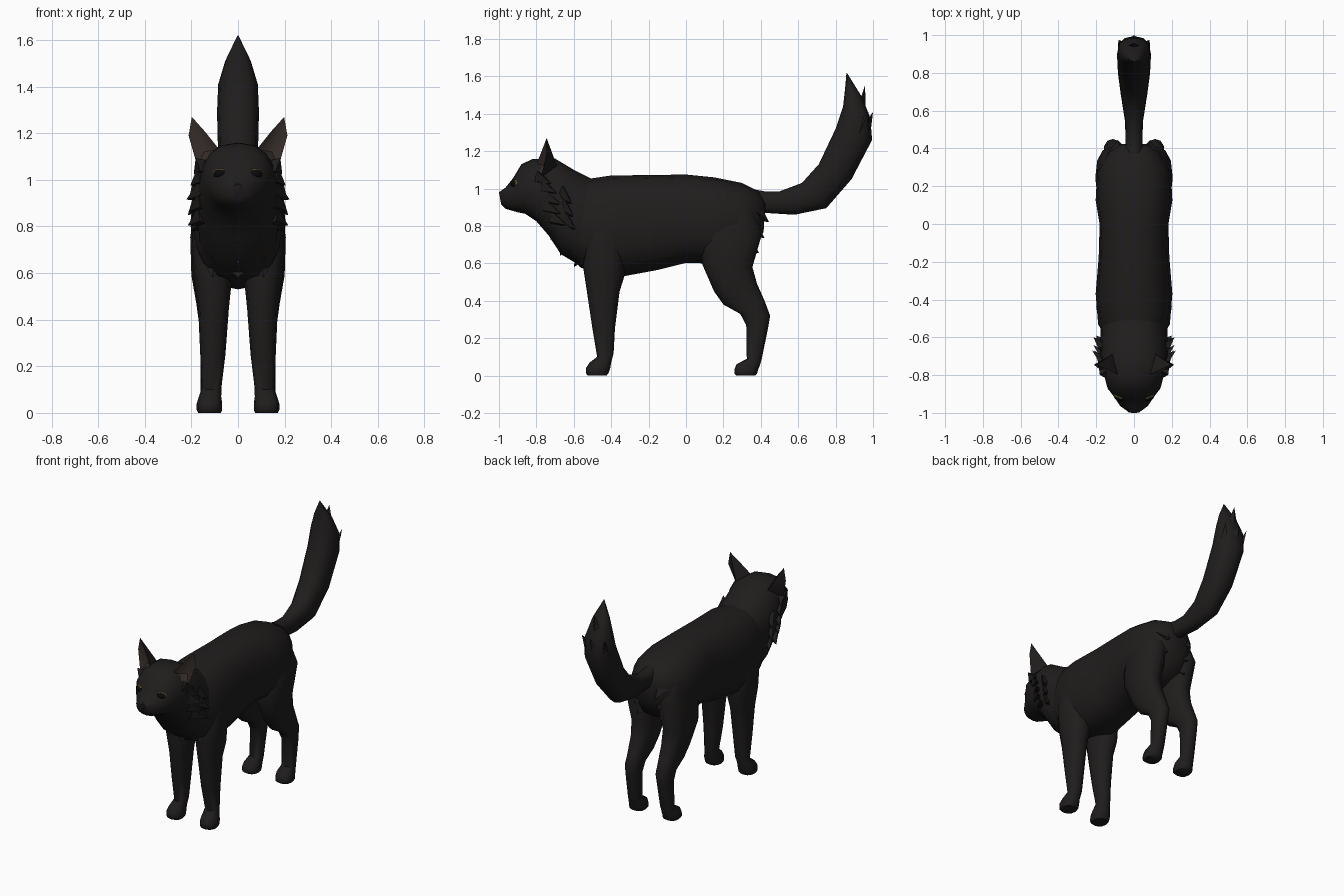
import bpy, bmesh, math
from mathutils import Vector


def material(name, rgb):
    m = bpy.data.materials.new(name)
    m.diffuse_color = (*rgb, 1)
    return m


FUR = material("black_fur", (0.014, 0.0125, 0.012))
EAR = material("ear_inside", (0.035, 0.025, 0.022))
GOLD = material("eye_gold", (0.12, 0.09, 0.03))
BLACK = material("eye_black", (0.003, 0.003, 0.003))


def finish(name, bm, mats, mirror=False, angle=50):
    bmesh.ops.recalc_face_normals(bm, faces=bm.faces)
    me = bpy.data.meshes.new(name)
    bm.to_mesh(me)
    bm.free()
    ob = bpy.data.objects.new(name, me)
    bpy.context.collection.objects.link(ob)
    for m in mats:
        me.materials.append(m)
    bpy.ops.object.select_all(action='DESELECT')
    ob.select_set(True)
    bpy.context.view_layer.objects.active = ob
    bpy.ops.object.shade_smooth_by_angle(angle=math.radians(angle))
    if mirror:
        ob.modifiers.new("Mirror", 'MIRROR')
    return ob


def loft(name, rings, mirror=False, n=12, p=0.85):
    """Each ring: (ay, az, by, bz, centre x, half width), spanning edge points a and b."""
    bm = bmesh.new()
    sp = lambda v: math.copysign(abs(v) ** p, v) if abs(v) > 1e-6 else 0
    loops = []
    for ay, az, by, bz, cx, w in rings:
        loop = []
        for i in range(n):
            t = 2 * math.pi * i / n
            c, s = sp(math.cos(t)), sp(math.sin(t))
            loop.append(bm.verts.new((cx + w * s, (ay + by) / 2 + c * (ay - by) / 2,
                                      (az + bz) / 2 + c * (az - bz) / 2)))
        loops.append(loop)
    for a, b in zip(loops, loops[1:]):
        for i in range(n):
            j = (i + 1) % n
            bm.faces.new((a[i], a[j], b[j], b[i]))
    bm.faces.new(loops[0])
    bm.faces.new(loops[-1])
    return finish(name, bm, [FUR], mirror)


def tufts(name, items, mirror=True):
    """Pointed fur locks: (base, tip, half width, half thickness, thickness direction)."""
    bm = bmesh.new()
    for base, tip, w, th, out in items:
        base, tip, out = Vector(base), Vector(tip), Vector(out)
        d = (tip - base).normalized()
        side = d.cross(out).normalized()
        out = side.cross(d).normalized()
        ring = [bm.verts.new(base + v) for v in (side * w, out * th, -side * w, -out * th)]
        top = bm.verts.new(tip)
        for i in range(4):
            bm.faces.new((ring[i], ring[(i + 1) % 4], top))
        bm.faces.new(ring)
    return finish(name, bm, [FUR], mirror)


# Torso
loft("body", [
    (-.57, 1.05, -.64, .66, 0, .15),
    (-.50, 1.055, -.56, .575, 0, .19),
    (-.40, 1.07, -.34, .53, 0, .203),
    (-.20, 1.072, -.15, .565, 0, .187),
    (0, 1.075, 0, .603, 0, .182),
    (.15, 1.06, .10, .60, 0, .203),
    (.30, 1.03, .25, .60, 0, .195),
    (.39, .985, .36, .66, 0, .14),
    (.425, .93, .415, .77, 0, .07)], n=16)

# Head and neck
loft("head", [
    (-1.0, .98, -.988, .915, 0, .03),
    (-.965, 1.005, -.965, .892, 0, .072),
    (-.925, 1.055, -.90, .873, 0, .108),
    (-.88, 1.13, -.86, .865, 0, .14),
    (-.82, 1.158, -.80, .825, 0, .156),
    (-.70, 1.16, -.735, .75, 0, .178),
    (-.60, 1.10, -.67, .65, 0, .18),
    (-.50, 1.05, -.57, .59, 0, .175)], n=16)

# Legs with paws
loft("front_leg", [
    (-.52, .88, -.34, .88, .12, .07),
    (-.545, .70, -.33, .70, .12, .08),
    (-.55, .58, -.33, .53, .108, .08),
    (-.53, .45, -.355, .45, .105, .066),
    (-.50, .25, -.38, .25, .108, .054),
    (-.475, .10, -.387, .12, .113, .042),
    (-.515, .07, -.40, .07, .12, .048),
    (-.535, .04, -.405, .04, .123, .054),
    (-.535, .012, -.415, .012, .123, .054),
    (-.525, 0, -.425, 0, .123, .048)], True)

loft("hind_leg", [
    (.14, .90, .36, .90, .10, .08),
    (.08, .74, .41, .77, .115, .09),
    (.085, .60, .355, .58, .115, .085),
    (.15, .45, .38, .49, .112, .067),
    (.20, .38, .42, .40, .112, .056),
    (.29, .33, .45, .32, .113, .05),
    (.322, .27, .44, .26, .115, .046),
    (.325, .09, .405, .09, .118, .042),
    (.27, .06, .395, .055, .12, .05),
    (.258, .03, .385, .03, .122, .054),
    (.258, .01, .38, .01, .122, .054),
    (.27, 0, .37, 0, .122, .048)], True)

# Tail
loft("tail", [
    (.34, 1.0, .36, .87, 0, .05),
    (.42, .985, .42, .87, 0, .045),
    (.50, .985, .58, .86, 0, .047),
    (.62, 1.03, .75, .895, 0, .07),
    (.71, 1.13, .885, 1.05, 0, .085),
    (.80, 1.32, .995, 1.26, 0, .09),
    (.84, 1.44, .985, 1.38, 0, .085),
    (.85, 1.53, .94, 1.49, 0, .055),
    (.858, 1.62, .863, 1.615, 0, .003)])
tufts("tail_tip_fur", [((0, .93, 1.38), (0, .958, 1.555), .06, .03, (0, 1, 0)),
                       ((0, .95, 1.28), (0, 1.0, 1.41), .07, .035, (0, 1, 0))], False)
tufts("tail_side_fur", [((.055, .92, 1.28), (.083, .975, 1.41), .05, .03, (1, 0, 0))])

# Cheek ruff
tufts("cheek_fur", [((.145, y, z), (x, y + .07, z - .035), .05, .035, (0, 1, 0.2))
                    for x, y, z in ((.19, -.79, 1.06), (.205, -.76, 1.01), (.222, -.74, .95),
                                    (.212, -.74, .90), (.215, -.71, .84))])
tufts("neck_fur", [((.15, y, z), (x, y + .05, z - .05), .06, .03, (0, 1, 0))
                   for x, y, z in ((.21, -.66, .97), (.215, -.65, .90), (.20, -.64, .83))])

# Chest bib, centre and sides
tufts("chest_fur", [((0, y + .06, z + .09), (0, y, z), .10, .05, (0, -1, 0))
                    for y, z in ((-.725, .725), (-.675, .64), (-.60, .58))], False)
tufts("chest_side_fur", [((.10, y + .05, z + .09), (.11, y, z), .07, .04, (0, -1, 0))
                         for y, z in ((-.69, .74), (-.63, .66), (-.57, .58))])

# Rump fur
tufts("rump_fur", [((.08, y - .07, z + .05), (.085, y, z), .06, .045, (0, 1, 0))
                   for y, z in ((.445, .82), (.42, .735), (.39, .655))])

# Ears: back shell plus cupped inside
bm = bmesh.new()
inn, out, back, mid_o, tip, mid_i, cup = [bm.verts.new(c) for c in (
    (.08, -.80, 1.13), (.175, -.775, 1.06), (.115, -.69, 1.12), (.212, -.745, 1.19),
    (.198, -.745, 1.27), (.14, -.77, 1.205), (.145, -.74, 1.12))]
for f in ((inn, back, mid_i), (back, tip, mid_i), (back, out, mid_o), (back, mid_o, tip),
          (inn, out, back)):
    bm.faces.new(f)
for f in ((inn, mid_i, cup), (mid_i, tip, cup), (tip, mid_o, cup), (mid_o, out, cup),
          (out, inn, cup)):
    bm.faces.new(f).material_index = 1
finish("ear", bm, [FUR, EAR], True)


# Eyes and nose
def ball(name, mat, loc, size, turn=0, mirror=True):
    bm = bmesh.new()
    bmesh.ops.create_uvsphere(bm, u_segments=16, v_segments=8, radius=1)
    c, s = math.cos(turn), math.sin(turn)
    for v in bm.verts:
        x, y, z = (v.co[i] * size[i] for i in range(3))
        v.co = Vector((c * x - s * y, s * x + c * y, z)) + Vector(loc)
    finish(name, bm, [mat], mirror)


ball("eye_rim", GOLD, (.075, -.905, 1.025), (.036, .028, .025), .45)
ball("eye", BLACK, (.076, -.909, 1.026), (.032, .029, .021), .45)
ball("nose", BLACK, (0, -.982, .975), (.022, .017, .014), 0, False)
